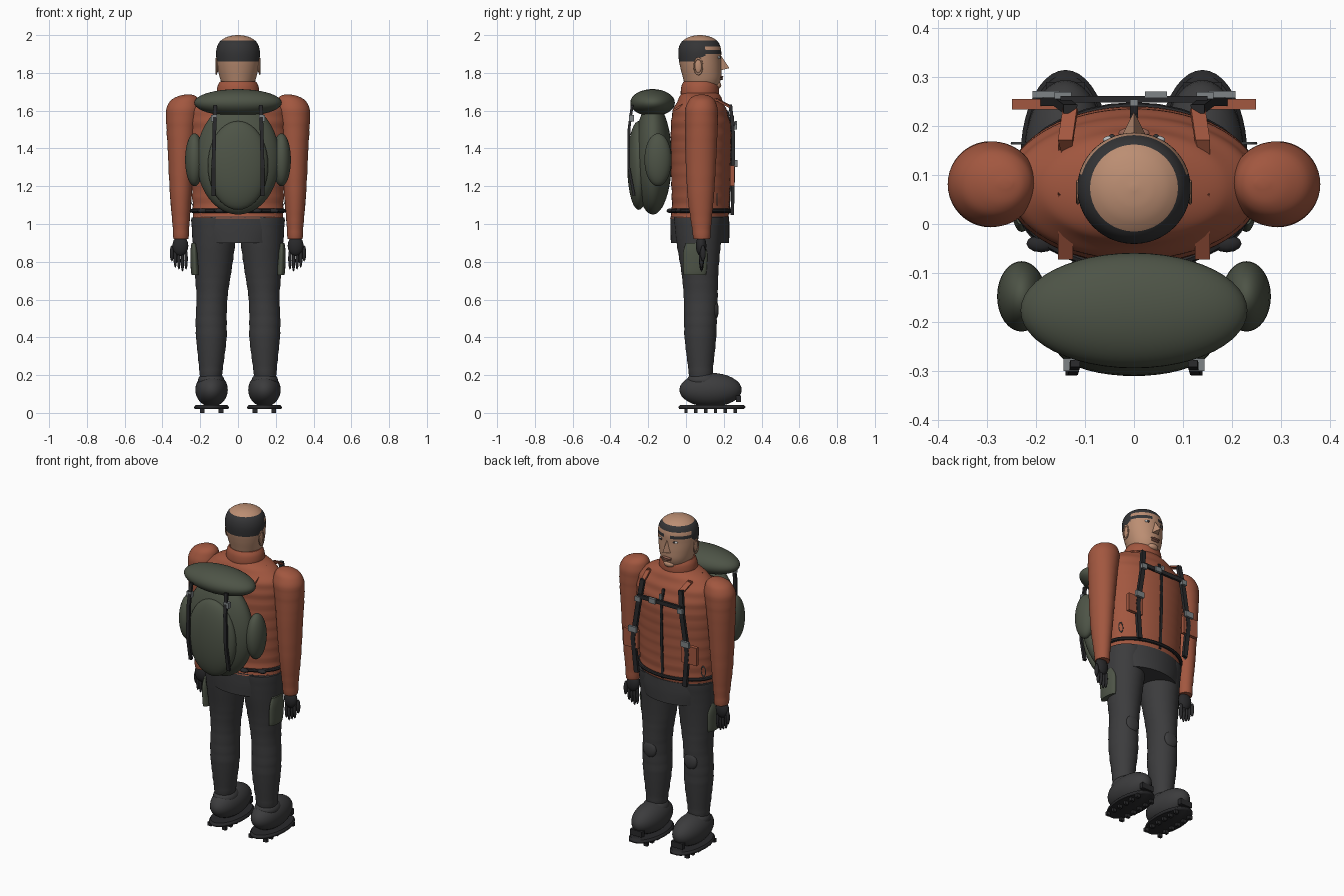
import bpy, bmesh, math
from mathutils import Vector

cube = bpy.data.objects.get("Cube")
if cube:
    bpy.data.objects.remove(cube)


def material(name, r, g, b):
    m = bpy.data.materials.new(name)
    m.use_nodes = True
    m.diffuse_color = (r, g, b, 1)
    m.node_tree.nodes["Principled BSDF"].inputs["Base Color"].default_value = (r, g, b, 1)
    return m


RUST = material("rust_jacket", .36, .095, .05)
SKIN = material("skin", .5, .27, .17)
HAIR = material("dark_hair", .035, .035, .037)
TROUSER = material("charcoal_trousers", .045, .045, .047)
BLACK = material("black_webbing", .022, .022, .024)
OLIVE = material("olive_pack", .075, .088, .062)
STEEL = material("grey_metal", .21, .23, .24)
EYE = material("eye_white", .5, .52, .53)
LIP = material("lip", .3, .13, .09)


def finish(bm, name, mat, smooth=True):
    bmesh.ops.recalc_face_normals(bm, faces=bm.faces)
    mesh = bpy.data.meshes.new(name)
    bm.to_mesh(mesh)
    bm.free()
    mesh.materials.append(mat)
    ob = bpy.data.objects.new(name, mesh)
    bpy.context.collection.objects.link(ob)
    if smooth:
        bpy.context.view_layer.objects.active = ob
        bpy.ops.object.select_all(action="DESELECT")
        ob.select_set(True)
        bpy.ops.object.shade_smooth_by_angle(angle=math.radians(45))
    return ob


def spline(rows, t):
    i = min(int(t), len(rows) - 2)
    f = t - i
    a, b = rows[max(i - 1, 0)], rows[i]
    c, d = rows[i + 1], rows[min(i + 2, len(rows) - 1)]
    return [q + .5 * f * (r - p + f * (2 * p - 5 * q + 4 * r - s + f * (3 * (q - r) + s - p)))
            for p, q, r, s in zip(a, b, c, d)]


def loft(name, rows, mat, side=1, seg=40, steps=5, ripple=0):
    """Stack of ellipses; each row is z, x min, x max, y min, y max."""
    bm = bmesh.new()
    rings = []
    for k in range((len(rows) - 1) * steps + 1):
        z, x0, x1, y0, y1 = spline(rows, k / steps)
        puff = ripple * math.sin(z * 95)
        rx, ry = (x1 - x0) / 2 + puff, (y1 - y0) / 2 + puff
        rings.append([bm.verts.new((side * (x0 + x1) / 2 + rx * math.cos(a),
                                    (y0 + y1) / 2 + ry * math.sin(a), z))
                      for a in (math.tau * j / seg for j in range(seg))])
    for lo, hi in zip(rings, rings[1:]):
        for j in range(seg):
            n = (j + 1) % seg
            bm.faces.new((lo[j], lo[n], hi[n], hi[j]))
    bm.faces.new(rings[0])
    bm.faces.new(rings[-1])
    return finish(bm, name, mat)


def ball(name, loc, radii, mat, seg=32):
    bm = bmesh.new()
    bmesh.ops.create_uvsphere(bm, u_segments=seg, v_segments=seg // 2, radius=1)
    bmesh.ops.scale(bm, vec=radii, verts=bm.verts)
    bmesh.ops.translate(bm, vec=loc, verts=bm.verts)
    return finish(bm, name, mat)


def box(name, loc, size, mat):
    bm = bmesh.new()
    bmesh.ops.create_cube(bm, size=1)
    bmesh.ops.scale(bm, vec=size, verts=bm.verts)
    bmesh.ops.translate(bm, vec=loc, verts=bm.verts)
    return finish(bm, name, mat, False)


def strap(name, points, width, thick, mat):
    """Flat webbing in the x-z plane following a few points."""
    bm = bmesh.new()
    pts = [Vector(p) for p in points]
    rings = []
    for i, p in enumerate(pts):
        d = (pts[min(i + 1, len(pts) - 1)] - pts[max(i - 1, 0)]).normalized()
        across = d.cross(Vector((0, 1, 0))).normalized() * width / 2
        out = across.cross(d).normalized() * thick / 2
        rings.append([bm.verts.new(p + u * across + v * out)
                      for u, v in ((-1, -1), (1, -1), (1, 1), (-1, 1))])
    for lo, hi in zip(rings, rings[1:]):
        for j in range(4):
            n = (j + 1) % 4
            bm.faces.new((lo[j], lo[n], hi[n], hi[j]))
    bm.faces.new(rings[0])
    bm.faces.new(rings[-1])
    return finish(bm, name, mat, False)


def ring(name, loc, scale, minor, mat, rot=(0, 0, 0)):
    bpy.ops.mesh.primitive_torus_add(location=loc, rotation=rot, major_radius=1,
                                     minor_radius=minor, major_segments=32, minor_segments=8)
    ob = bpy.context.object
    ob.name = name
    ob.scale = scale
    ob.data.materials.append(mat)
    bpy.ops.object.shade_smooth_by_angle()
    return ob


# Jacket, collar, belt and hips
loft("jacket", [(1.03, -.24, .24, -.085, .225), (1.1, -.24, .24, -.075, .23),
                (1.3, -.25, .25, -.08, .235), (1.5, -.26, .26, -.08, .238),
                (1.6, -.25, .25, -.07, .215), (1.66, -.19, .19, -.04, .19),
                (1.7, -.1, .1, -.02, .17)], RUST, seg=64, steps=10, ripple=.002)
loft("collar", [(1.66, -.1, .1, -.02, .165), (1.69, -.112, .112, -.028, .175),
                (1.73, -.108, .108, -.024, .172), (1.755, -.095, .095, -.012, .16)], RUST)
ring("belt", (0, .075, 1.07), (.243, .165, .2), .055, BLACK)
loft("hips", [(.9, -.215, .215, -.08, .228), (.97, -.235, .235, -.083, .23),
              (1.04, -.238, .238, -.083, .228)], TROUSER)
strap("jacket_zip", [(0, .226, 1.05), (0, .238, 1.3), (0, .24, 1.5), (0, .22, 1.6)], .016, .01, BLACK)

# Head with hair painted on by height and depth
head = loft("head", [(1.69, -.075, .075, 0, .14), (1.73, -.082, .082, -.005, .17),
                     (1.77, -.095, .095, -.015, .185), (1.82, -.107, .107, -.028, .187),
                     (1.87, -.114, .114, -.038, .186), (1.92, -.115, .115, -.04, .186),
                     (1.958, -.102, .102, -.028, .174), (1.982, -.075, .075, 0, .148),
                     (1.995, -.042, .042, .032, .114), (2, -.006, .006, .068, .08)],
            SKIN, seg=72, steps=10)
head.data.materials.append(HAIR)
for f in head.data.polygons:
    x, y, z = f.center
    low = 1.86 + max(0, y - .04) * .55
    band = 1.942 < z < 1.971
    sides = y < .105 and low < z < 1.971
    brow = y >= .105 and abs(x) > .018 and 1.902 < z < 1.918
    f.material_index = int(band or sides or brow)
ball("crown_dot", (0, .072, 1.996), (.007, .007, .004), HAIR, 12)

# Face
bm = bmesh.new()
tip, top = bm.verts.new((0, .23, 1.825)), bm.verts.new((0, .18, 1.9))
left, right = bm.verts.new((.026, .178, 1.812)), bm.verts.new((-.026, .178, 1.812))
for tri in ((tip, top, left), (tip, right, top), (tip, left, right), (top, right, left)):
    bm.faces.new(tri)
finish(bm, "nose", SKIN, False)
ball("upper_lip", (0, .186, 1.779), (.032, .012, .006), LIP, 16)
ball("lower_lip", (0, .184, 1.768), (.027, .012, .006), LIP, 16)
ball("chin", (0, .165, 1.735), (.035, .022, .02), SKIN, 16)

for s, side in ((1, "left"), (-1, "right")):
    ball(side + "_eye", (s * .045, .172, 1.882), (.019, .009, .008), EYE, 16)
    ball(side + "_iris", (s * .045, .178, 1.882), (.007, .006, .007), HAIR, 12)
    ball(side + "_ear", (s * .111, .065, 1.835), (.007, .018, .036), SKIN, 16)
    ring(side + "_ear_rim", (s * .115, .065, 1.835), (.041, .022, .02), .16, SKIN, (0, math.pi / 2, 0))

    # Sleeve, glove and fingers
    loft(side + "_sleeve", [(.92, .262, .342, .04, .128), (1.0, .257, .347, .028, .134),
                            (1.15, .245, .36, .008, .148), (1.35, .23, .37, -.003, .16),
                            (1.5, .215, .378, -.005, .167), (1.6, .2, .38, -.005, .168),
                            (1.65, .205, .36, .012, .155), (1.677, .225, .315, .04, .125),
                            (1.686, .25, .275, .075, .092)], RUST, s, ripple=.001)
    ball(side + "_palm", (s * .305, .08, .885), (.042, .028, .055), BLACK, 20)
    for i in range(4):
        ball(side + "_finger", (s * (.275 + i * .019), .082, .805 + .01 * abs(i - 1)),
             (.0095, .013, .057), BLACK, 12)
    ball(side + "_thumb", (s * .35, .09, .845), (.011, .014, .043), BLACK, 12)

    # Leg, knee pad and thigh pocket
    loft(side + "_trouser_leg", [(.17, .09, .2, .02, .14), (.25, .078, .207, .01, .145),
                                 (.4, .06, .222, -.008, .16), (.5, .06, .224, -.01, .163),
                                 (.62, .055, .22, -.012, .168), (.75, .035, .23, -.025, .172),
                                 (.9, .015, .24, -.05, .185), (1.035, .008, .248, -.065, .2)],
         TROUSER, s, ripple=.0012)
    ball(side + "_knee_pad", (s * .14, .155, .545), (.045, .018, .05), TROUSER, 20)
    loft(side + "_thigh_pocket", [(.73, .205, .246, -.012, .105), (.76, .205, .25, -.015, .11),
                                  (.85, .21, .252, -.015, .112), (.9, .22, .246, 0, .09)], OLIVE, s)

    # Boot and crampon
    ball(side + "_boot", (s * .14, .13, .122), (.086, .165, .09), TROUSER)
    ball(side + "_boot_cuff", (s * .142, .09, .17), (.07, .085, .05), TROUSER)
    loft(side + "_boot_sole", [(.02, .052, .228, -.035, .305), (.03, .048, .232, -.04, .315),
                               (.042, .056, .224, -.03, .305)], BLACK, s)
    box(side + "_toe_bail", (s * .14, .278, .075), (.08, .025, .035), BLACK)
    for i in range(6):
        for dx in (-.05, .05):
            box(side + "_crampon_point", (s * .14 + dx, -.0 + i * .052, .011), (.024, .018, .022), BLACK)

    # Chest harness and pouch
    strap(side + "_harness_strap", [(s * .13, .235, 1.63), (s * .15, .25, 1.48),
                                    (s * .185, .25, 1.26), (s * .165, .245, 1.05)], .028, .018, BLACK)
    box(side + "_chest_pouch", (s * .2, .245, 1.255), (.1, .022, .11), RUST)
    box(side + "_lower_buckle", (s * .18, .265, 1.32), (.055, .014, .035), STEEL)
    box(side + "_upper_buckle", (s * .145, .263, 1.515), (.035, .014, .03), STEEL)
    strap(side + "_shoulder_strap", [(s * .13, .235, 1.62), (s * .14, .17, 1.655),
                                     (s * .14, .06, 1.675), (s * .14, -.07, 1.6)], .03, .01, RUST)
    ring(side + "_carabiner", (s * .235, .165, 1.13), (.015, .03, .02), .14, STEEL, (math.pi / 2, 0, 0))
    for px, py in ((.1, -.085), (.19, -.04)):
        ball(side + "_belt_loop", (s * px, py, 1.07), (.03, .018, .012), BLACK, 12)

    # Backpack side pocket and compression strap
    ball(side + "_pack_pocket", (s * .23, -.148, 1.34), (.05, .072, .14), OLIVE)
    strap(side + "_pack_strap", [(s * .12, -.285, 1.63), (s * .125, -.302, 1.5),
                                 (s * .13, -.303, 1.3), (s * .13, -.275, 1.15)], .02, .014, BLACK)
    box(side + "_pack_buckle", (s * .128, -.288, 1.56), (.032, .025, .035), STEEL)

strap("sternum_strap", [(-.15, .255, 1.53), (.15, .255, 1.53)], .024, .014, BLACK)
box("sternum_buckle", (.045, .265, 1.53), (.045, .012, .03), STEEL)
box("zip_pull", (0, .248, 1.56), (.016, .014, .03), STEEL)

# Backpack body, lid and rear pocket
ball("pack_body", (0, -.175, 1.345), (.22, .1, .295), OLIVE, 48)
ball("pack_lid", (0, -.177, 1.642), (.232, .118, .072), OLIVE, 48)
ball("pack_rear_pocket", (0, -.25, 1.31), (.16, .061, .235), OLIVE, 40)
